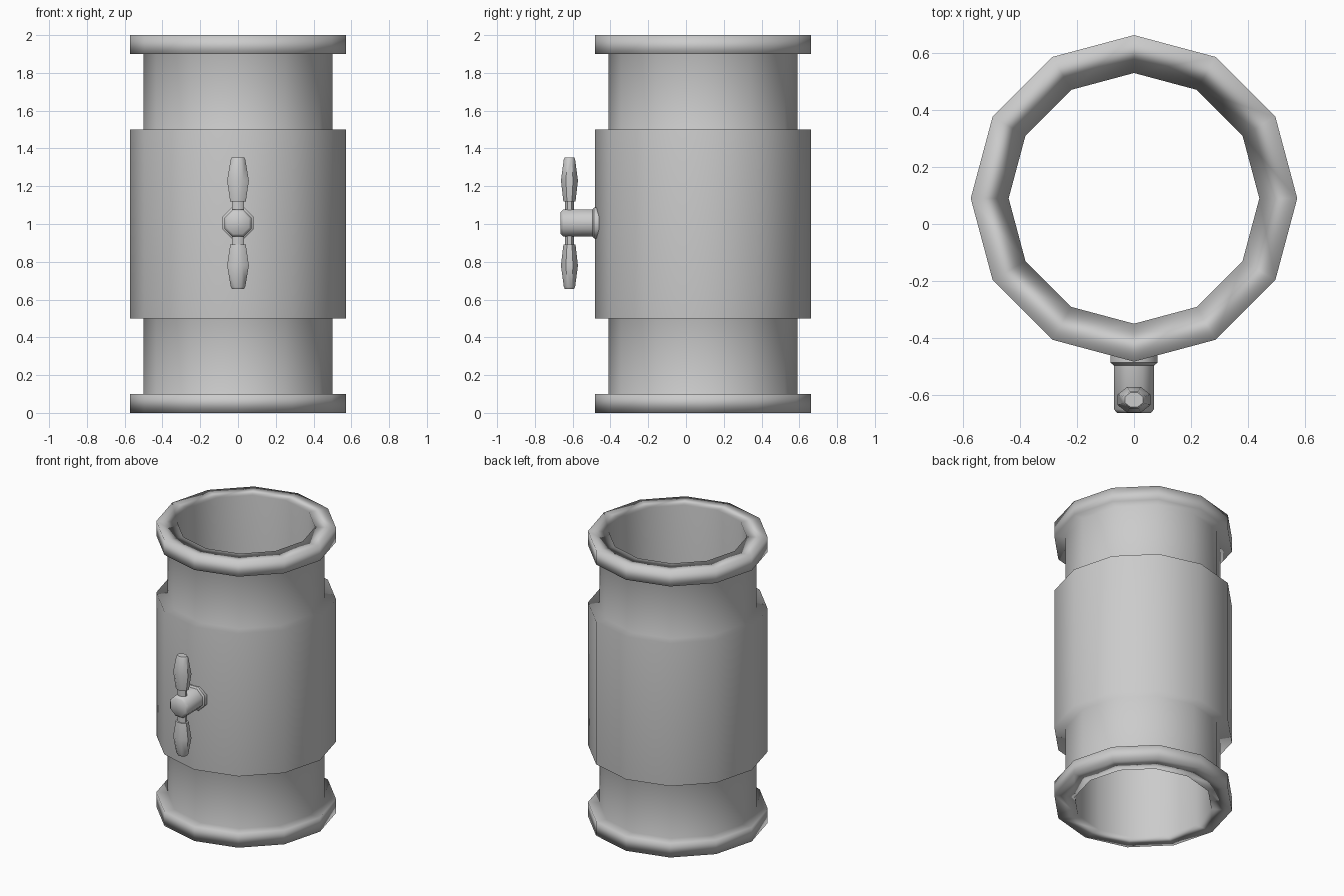
import bpy, bmesh, math
from mathutils import Matrix

if "Cube" in bpy.data.objects:
    bpy.data.objects.remove(bpy.data.objects["Cube"])


def lathe(name, profile, sides, matrix, turn=0.0, closed=False, angle=None):
    """Revolve (radius, height) points about z, then place with matrix."""
    bm = bmesh.new()
    rings = []
    for r, h in profile:
        rings.append([bm.verts.new((r * math.cos(turn + 2 * math.pi * i / sides),
                                    r * math.sin(turn + 2 * math.pi * i / sides), h))
                      for i in range(sides)])
    pairs = list(zip(rings, rings[1:]))
    if closed:
        pairs.append((rings[-1], rings[0]))
    else:
        bm.faces.new(rings[0][::-1])
        bm.faces.new(rings[-1])
    for a, b in pairs:
        for i in range(sides):
            j = (i + 1) % sides
            bm.faces.new((a[i], a[j], b[j], b[i]))
    bm.transform(matrix)
    bmesh.ops.recalc_face_normals(bm, faces=bm.faces)
    mesh = bpy.data.meshes.new(name)
    bm.to_mesh(mesh)
    bm.free()
    obj = bpy.data.objects.new(name, mesh)
    bpy.context.collection.objects.link(obj)
    bpy.ops.object.select_all(action='DESELECT')
    obj.select_set(True)
    bpy.context.view_layer.objects.active = obj
    if angle:
        bpy.ops.object.shade_smooth_by_angle(angle=math.radians(angle))
    else:
        bpy.ops.object.shade_smooth()
        obj.modifiers.new("face_weighted", 'WEIGHTED_NORMAL')
    return obj


# Pipe body: hollow tube with end flanges and wide middle sleeve
R, P, I = 0.573, 0.5, 0.44
half = [(I, 0), (R, 0), (R, 0.1), (P, 0.1), (P, 0.5), (R, 0.5)]
body = half + [(r, 2 - h) for r, h in reversed(half)]
lathe("pipe_body", body, 12, Matrix.Translation((0, 0.09, 0)), closed=True)

# Valve stem and collar, pointing to the front
forward = Matrix.Translation((0, 0, 1.005)) @ Matrix.Rotation(math.pi / 2, 4, 'X')
EIGHTH = math.pi / 8
k = 1 / math.cos(EIGHTH)
lathe("stem_collar", [(0.082 * k, 0.44), (0.082 * k, 0.487), (0.07 * k, 0.497)],
      8, forward, EIGHTH, angle=50)
lathe("valve_stem", [(0.071 * k, 0.44), (0.071 * k, 0.65), (0.058 * k, 0.664)],
      8, forward, EIGHTH, angle=50)

# Cross rod and the two tapered grips, slightly wider in x than in y
place = Matrix.Translation((0, -0.617, 1.005)) @ Matrix.Diagonal((1.28, 1, 1, 1))
lathe("handle_rod", [(0.024 * k, -0.15), (0.024 * k, 0.15)], 8, place, EIGHTH, angle=50)
grip = [(0.032, 0.113), (0.045, 0.225), (0.03, 0.337), (0.025, 0.348)]
for name, s in (("upper_grip", 1), ("lower_grip", -1)):
    lathe(name, [(r * k, s * h) for r, h in grip], 8, place, EIGHTH, angle=50)
